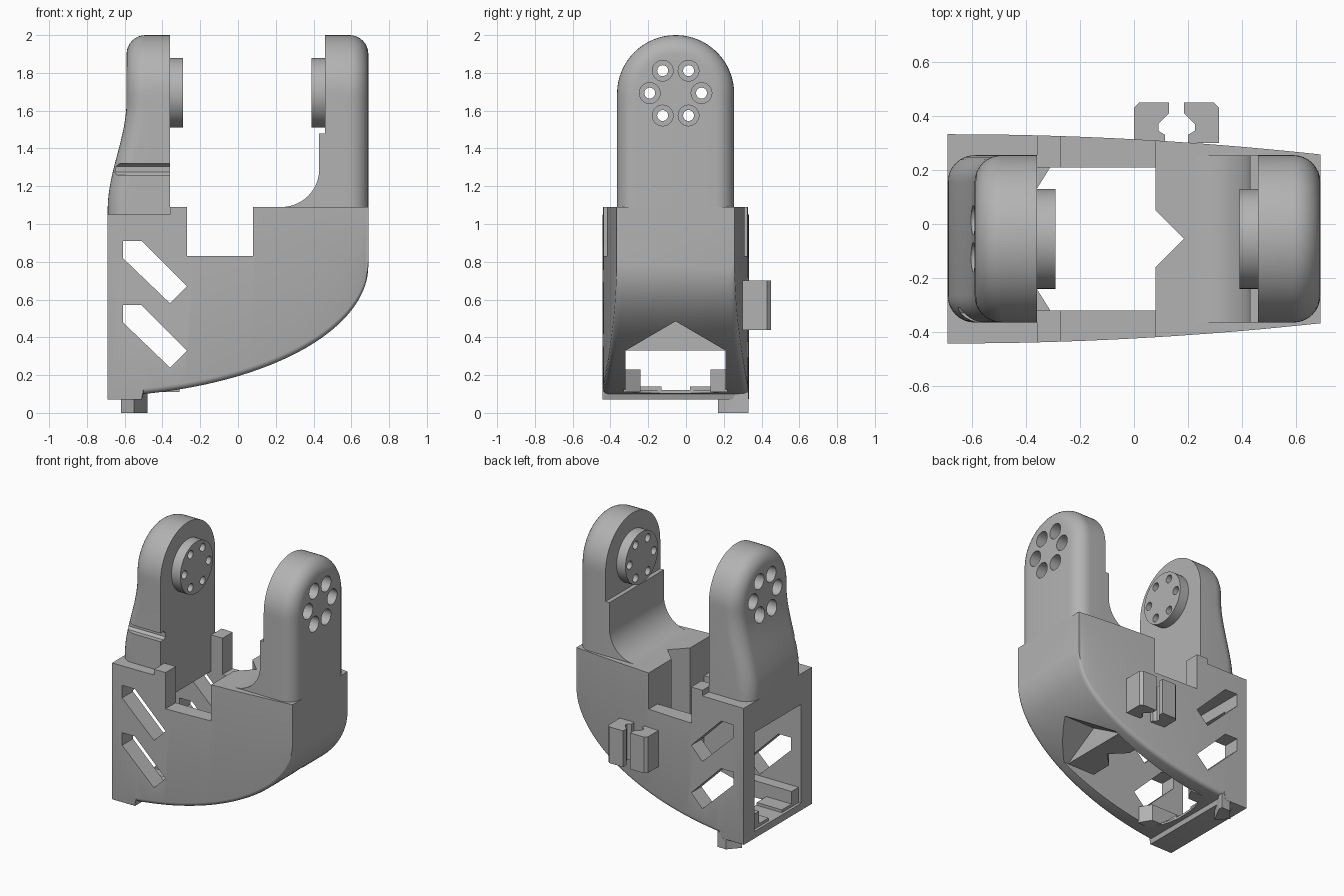
import bpy, bmesh, math
from mathutils import Vector

if "Cube" in bpy.data.objects:
    bpy.data.objects.remove(bpy.data.objects["Cube"], do_unlink=True)

grey = bpy.data.materials.new("plain grey")
grey.use_nodes = True
grey.diffuse_color = (0.45, 0.45, 0.45, 1)
grey.node_tree.nodes["Principled BSDF"].inputs["Base Color"].default_value = grey.diffuse_color

MID = -0.055            # centre line of the bracket in y
Y0, Y1 = -0.32, 0.21    # inner faces of the side walls
parts = []


def finish(name, bm, keep=True):
    bmesh.ops.remove_doubles(bm, verts=bm.verts, dist=1e-5)
    bmesh.ops.dissolve_degenerate(bm, edges=bm.edges, dist=1e-5)
    bmesh.ops.recalc_face_normals(bm, faces=bm.faces)
    me = bpy.data.meshes.new(name)
    bm.to_mesh(me)
    bm.free()
    ob = bpy.data.objects.new(name, me)
    bpy.context.collection.objects.link(ob)
    me.materials.append(grey)
    if keep:
        parts.append(ob)
    else:
        ob.hide_render = True
    return ob


def loft(name, rings, keep=True):
    """Skin a list of closed rings and cap both ends."""
    bm = bmesh.new()
    rows = [[bm.verts.new(p) for p in r] for r in rings]
    n = len(rows[0])
    for a, b in zip(rows, rows[1:]):
        for i in range(n):
            j = (i + 1) % n
            bm.faces.new((a[i], a[j], b[j], b[i]))
    bm.faces.new(rows[0])
    bm.faces.new(rows[-1])
    return finish(name, bm, keep)


def prism(name, pts, axis, lo, hi, keep=True):
    """Extrude a flat outline along one axis."""
    place = {"x": lambda u, v, t: (t, u, v),
             "y": lambda u, v, t: (u, t, v),
             "z": lambda u, v, t: (u, v, t)}[axis]
    return loft(name, [[place(u, v, t) for u, v in pts] for t in (lo, hi)], keep)


def box(name, x0, x1, y0, y1, z0, z1, keep=True):
    return prism(name, [(x0, y0), (x1, y0), (x1, y1), (x0, y1)], "z", z0, z1, keep)


def disc(name, y, z, r, x0, x1, keep=True, n=32):
    ring = [(y + r * math.cos(2 * math.pi * i / n), z + r * math.sin(2 * math.pi * i / n))
            for i in range(n)]
    return prism(name, ring, "x", x0, x1, keep)


def cut(ob, *cutters):
    bpy.context.view_layer.objects.active = ob
    for c in cutters:
        m = ob.modifiers.new("cut", "BOOLEAN")
        m.operation, m.solver, m.object = "DIFFERENCE", "EXACT", c
        bpy.ops.object.modifier_apply(modifier=m.name)
    for c in cutters:
        bpy.data.objects.remove(c, do_unlink=True)


# Body: curved belly, gently bowed side walls
def body_ring(x, zb, r):
    h = 0.3875 - 0.075 * ((x + 0.69) / 1.38) ** 2
    ring = [(x, MID - h, 1.09), (x, MID + h, 1.09)]
    arc = [(r * math.cos(k * math.pi / 8), r * math.sin(k * math.pi / 8)) for k in range(5)]
    ring += [(x, MID + h - r + c, zb + r - s) for c, s in arc]
    ring += [(x, MID - h + r - c, zb + r - s) for c, s in reversed(arc)]
    return ring


rings = [body_ring(-0.69, 0.07, 0.004), body_ring(-0.51, 0.07, 0.004)]
t0 = math.asin(0.3 / 1.49)
for i in range(37):
    t = t0 + (math.pi / 2 - t0) * i / 36
    rings.append(body_ring(-0.8 + 1.49 * math.sin(t), 0.78 - 0.694 * math.cos(t), 0.03))
body = loft("body", rings)

slot = [(-0.61, 0.91), (-0.51, 0.91), (-0.27, 0.67), (-0.36, 0.58), (-0.61, 0.82)]
cut(body,
    box("cavity", -1, 0.08, Y0, Y1, 0.12, 0.83, False),
    box("top_opening", -0.36, 0.08, Y0, Y1, 0.3, 1.5, False),
    box("saddle_notch", -0.27, 0.08, -1, 1, 0.83, 1.5, False),
    box("shoulder_step", -1, -0.36, -1, 1, 1.05, 1.5, False),
    prism("vee_notch", [(0.07, MID - 0.115), (0.185, MID), (0.07, MID + 0.115)], "z", 0.2, 1.5, False),
    box("belly_opening", -0.37, 1, Y0, Y1, -1, 0.33, False),
    prism("gable_pocket", [(Y0, 0.32), (Y1, 0.32), (Y1, 0.33), (MID, 0.485), (Y0, 0.33)], "x", 0.3, 1, False),
    prism("floor_curve", [(-0.37 + 0.1 * math.cos(a * math.pi / 12), MID + 0.26 * math.sin(a * math.pi / 12))
                          for a in range(24)], "z", -1, 0.3, False),
    *[prism("wall_slot", [(x, z - dz) for x, z in slot], "y", -1, 1, False) for dz in (0, 0.34)])

# Rails and gussets inside the cavity
for side, wall in ((1, Y0), (-1, Y1)):
    a, b, c = wall - side * 0.01, wall + side * 0.08, wall + side * 0.19
    prism("floor_rail", [(-0.67, a), (-0.31, a), (-0.31, wall), (-0.36, b), (-0.67, b)], "z", 0.11, 0.23)
    box("low_rail", -0.67, -0.47, min(b, c), max(b, c), 0.11, 0.14)


# Arms: rounded uprights, the outer face following a height-dependent profile
def arm(name, x_in, x_out, z0):
    w, zc, r = 0.31, 1.69, 0.1
    s = 1 if x_in > 0 else -1
    levels = [(z0 + (zc - z0) * i / 20, 0) for i in range(20)]
    levels += [(zc, i * math.pi / 32) for i in range(17)]
    rows = []
    for z, a in levels:
        xo = x_out(z)
        half = [(x_in, w)]
        for k in range(9):
            b = k * math.pi / 16
            half.append((xo - s * r * (1 - math.sin(b)), w - r * (1 - math.cos(b))))
        row = [(x, MID + q * math.cos(a), z + q * math.sin(a)) for x, q in half]
        row += [(x, MID - q * math.cos(a), z + q * math.sin(a)) for x, q in reversed(half)]
        rows.append(row)
    # Close the crown: the last row folds flat, so skin without end caps there
    bm = bmesh.new()
    vs = [[bm.verts.new(p) for p in row] for row in rows]
    n = len(vs[0])
    for p, q in zip(vs, vs[1:]):
        for i in range(n):
            j = (i + 1) % n
            bm.faces.new((p[i], p[j], q[j], q[i]))
    bm.faces.new(vs[0])
    return finish(name, bm)


def swept(z):
    t = min(max((z - 1.08) / 0.57, 0), 1)
    return -0.69 + 0.1 * t * t * (3 - 2 * t)


left_arm = arm("left_arm", 0.46, lambda z: 0.69, 1.09)
right_arm = arm("right_arm", -0.36, swept, 1.05)
left_boss = disc("left_boss", MID, 1.695, 0.185, 0.39, 0.462, n=48)
right_boss = disc("right_boss", MID, 1.695, 0.185, -0.362, -0.29, n=48)

# Ring of six screw holes, counterbored from outside
for ob, x0, x1 in ((left_arm, 0.53, 1), (right_arm, -1, -0.44), (left_boss, 0, 0), (right_boss, 0, 0)):
    for k in range(6):
        a = k * math.pi / 3
        y, z = MID + 0.137 * math.cos(a), 1.693 + 0.137 * math.sin(a)
        cut(ob, disc("screw_hole", y, z, 0.029, -1, 1, False, 20))
        if x0 != x1:
            cut(ob, disc("counterbore", y, z, 0.055, x0, x1, False, 24))

# Cable groove across the front of the right arm
cut(right_arm, prism("cable_groove", [(-0.5, 1.26), (-0.33, 1.26), (-0.31, 1.275), (-0.31, 1.305),
                                      (-0.33, 1.32), (-0.5, 1.32)], "x", -1, 0, False))

# Curved web at the foot of the left arm
web = [(0.23 + 0.2 * math.sin(k * math.pi / 24), 1.29 - 0.2 * math.cos(k * math.pi / 24)) for k in range(13)]
prism("left_arm_web", web + [(0.43, 1.48), (0.47, 1.48), (0.47, 1.09)], "y", MID - 0.309, MID + 0.309)

# Cable clip on the back: two mirrored prongs
prong = [(0, 0.3), (0, 0.43), (0.02, 0.45), (0.13, 0.45), (0.13, 0.41), (0.09, 0.37), (0.09, 0.345),
         (0.115, 0.33), (0.115, 0.3)]
prism("clip_prong", prong, "z", 0.44, 0.7)
prism("clip_prong", [(0.315 - x, y) for x, y in prong], "z", 0.44, 0.7)

# Locating foot below the base
prism("foot", [(-0.62, 0.25), (-0.55, 0.17), (-0.48, 0.3), (-0.48, 0.33), (-0.55, 0.33)], "z", 0, 0.11)

bpy.ops.object.select_all(action="DESELECT")
for ob in parts:
    ob.select_set(True)
bpy.context.view_layer.objects.active = body
bpy.ops.object.shade_smooth_by_angle(angle=math.radians(30))
